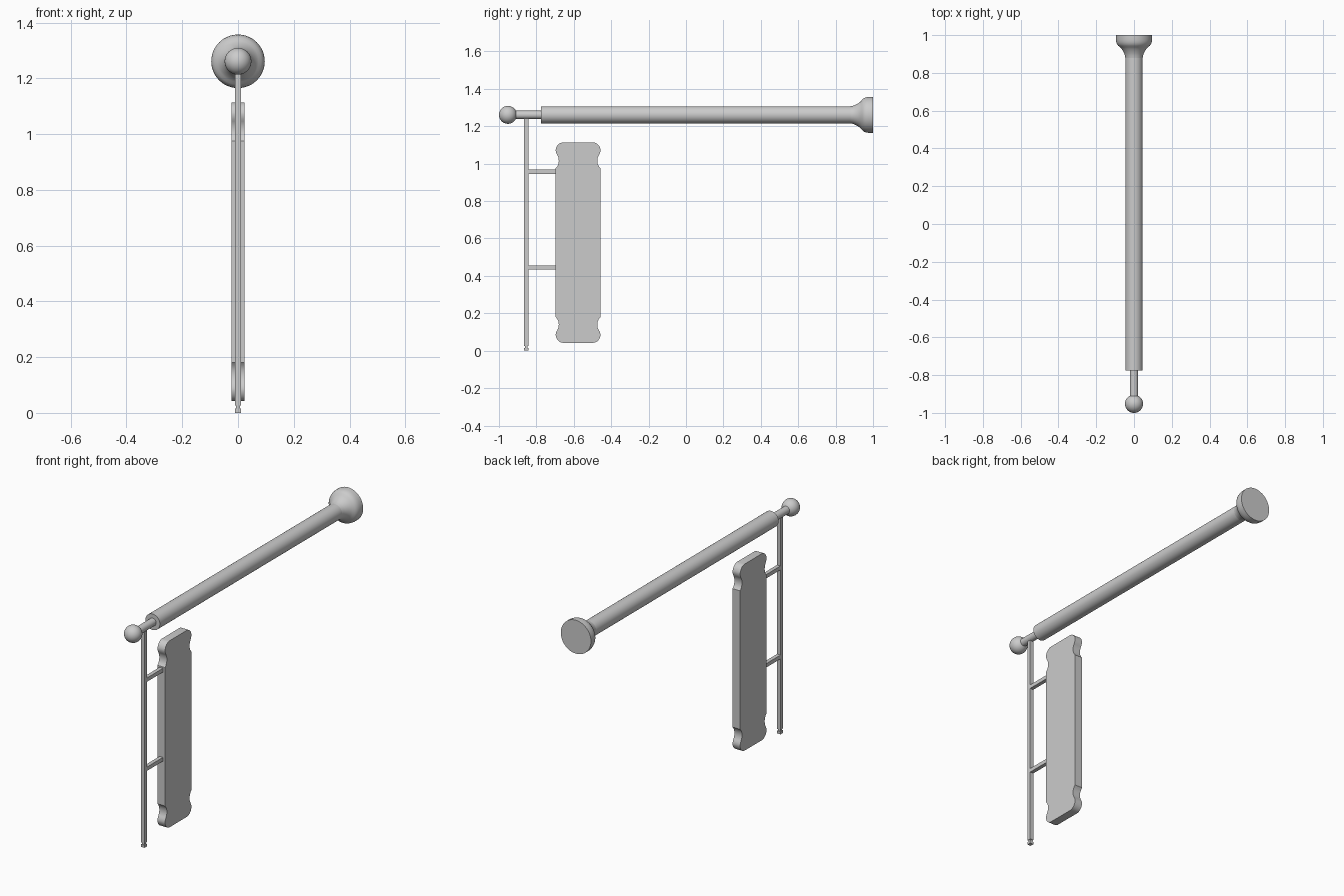
import bpy, bmesh, math
from mathutils import Vector

if "Cube" in bpy.data.objects:
    bpy.data.objects.remove(bpy.data.objects["Cube"])

AXIS_Z = 1.261
ROD_Y = -0.854


def finish(name, bm, smooth=True):
    bmesh.ops.recalc_face_normals(bm, faces=bm.faces)
    me = bpy.data.meshes.new(name)
    bm.to_mesh(me)
    bm.free()
    ob = bpy.data.objects.new(name, me)
    bpy.context.collection.objects.link(ob)
    if smooth:
        bpy.context.view_layer.objects.active = ob
        ob.select_set(True)
        bpy.ops.object.shade_smooth_by_angle(angle=math.radians(35))
        ob.select_set(False)
    return ob


def lathe(name, profile, seg=48):
    """Turn (radius, y) points around the horizontal pole axis."""
    bm = bmesh.new()
    rings = []
    for r, y in profile:
        rings.append([bm.verts.new((r * math.cos(2 * math.pi * i / seg), y,
                                    AXIS_Z + r * math.sin(2 * math.pi * i / seg)))
                      for i in range(seg)])
    for a, b in zip(rings, rings[1:]):
        for i in range(seg):
            j = (i + 1) % seg
            bm.faces.new((a[i], a[j], b[j], b[i]))
    bm.faces.new(rings[0])
    bm.faces.new(rings[-1])
    return finish(name, bm)


def box(name, lo, hi):
    bm = bmesh.new()
    bmesh.ops.create_cube(bm, size=1)
    lo, hi = Vector(lo), Vector(hi)
    for v in bm.verts:
        v.co = Vector(((lo[k] + hi[k]) / 2 + v.co[k] * (hi[k] - lo[k]) for k in range(3)))
    return finish(name, bm, False)


def arc(cy, cz, ry, rz, a0, a1, n=8):
    return [(cy + ry * math.cos(math.radians(a0 + (a1 - a0) * i / n)),
             cz + rz * math.sin(math.radians(a0 + (a1 - a0) * i / n))) for i in range(n + 1)]


# Pole and thin neck
lathe("pole", [(0.046, -0.775), (0.046, 0.89)])
lathe("neck", [(0.022, -0.93), (0.022, -0.77)], 32)

# Wall mount: concave flare, then a rounded rim
flare = [(0.046, 0.88), (0.048, 0.892), (0.052, 0.903), (0.058, 0.915), (0.066, 0.927), (0.074, 0.936)]
rim = [(0.083, 0.943), (0.090, 0.952), (0.094, 0.963), (0.096, 0.976), (0.096, 1.0)]
lathe("wall_mount", flare + rim)

# Ball finial
bm = bmesh.new()
bmesh.ops.create_uvsphere(bm, u_segments=32, v_segments=20, radius=0.048)
bmesh.ops.translate(bm, verts=bm.verts, vec=(0, -0.952, AXIS_Z))
finish("ball_finial", bm)

# Hanging rod with a small notched tip
w = 0.011
box("hanging_rod", (-w, ROD_Y - w, 0.026), (w, ROD_Y + w, AXIS_Z - 0.01))
box("rod_tip_neck", (-0.007, ROD_Y - 0.007, 0.012), (0.007, ROD_Y + 0.007, 0.027))
box("rod_tip", (-w, ROD_Y - w, 0.0), (w, ROD_Y + w, 0.015))

# Brackets joining the rod to the sign
for label, z in (("upper", 0.957), ("lower", 0.445)):
    box(label + "_bracket", (-w, ROD_Y, z - w), (w, -0.69, z + w))

# Sign board: one corner outline mirrored to all four, then extruded
CY, CZ, HY, HZ, T = -0.577, 0.578, 0.12, 0.536, 0.024
corner = [(HY, 0.398), (HY - 0.009, 0.408), (HY - 0.015, 0.422), (HY - 0.017, 0.437),
          (HY - 0.015, 0.455), (HY - 0.009, 0.468), (HY - 0.004, 0.476)]
corner += arc(HY - 0.042, HZ - 0.045, 0.042, 0.045, 0, 90)
half = corner + [(-y, z) for y, z in reversed(corner)]
outline = half + [(y, -z) for y, z in reversed(half)]
bm = bmesh.new()
face = bm.faces.new([bm.verts.new((-T, CY + y, CZ + z)) for y, z in outline])
ext = bmesh.ops.extrude_face_region(bm, geom=[face], use_keep_orig=True)
bmesh.ops.translate(bm, verts=[g for g in ext["geom"] if isinstance(g, bmesh.types.BMVert)],
                    vec=(2 * T, 0, 0))
finish("sign_board", bm)
